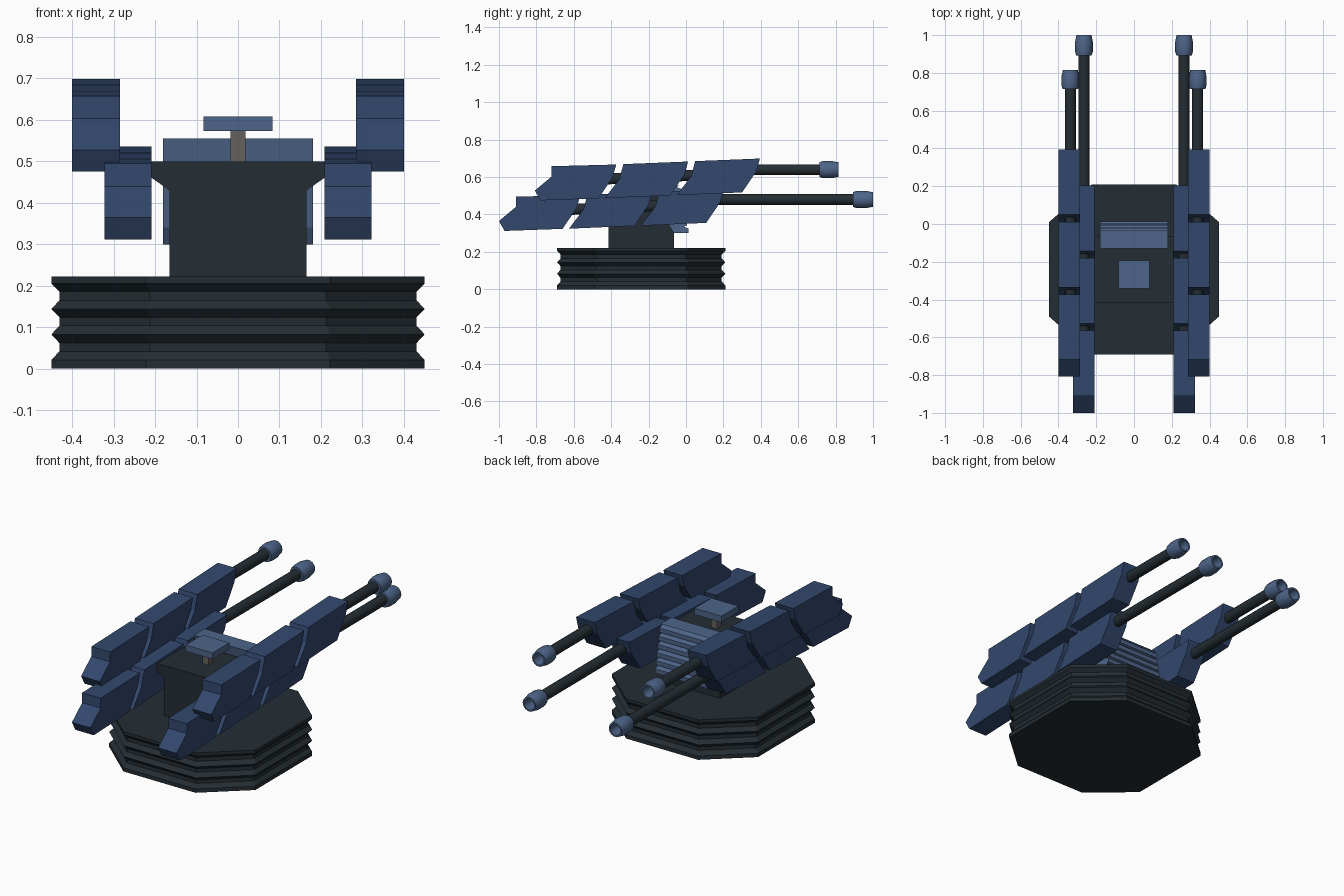
import bpy, bmesh, math

if "Cube" in bpy.data.objects:
    bpy.data.objects.remove(bpy.data.objects["Cube"])


def material(name, rgb):
    m = bpy.data.materials.new(name)
    m.diffuse_color = (*rgb, 1)
    m.use_nodes = True
    m.node_tree.nodes["Principled BSDF"].inputs["Base Color"].default_value = m.diffuse_color
    return m


DARK = material("dark_metal", (0.018, 0.027, 0.034))
NAVY = material("navy_armour", (0.032, 0.065, 0.155))
STEEL = material("steel_blue", (0.075, 0.13, 0.25))
GREY = material("warm_grey", (0.13, 0.12, 0.11))


def loft(name, rings, mat, close=False):
    """Skin equal-sized rings; cap the ends, or join last to first."""
    bm = bmesh.new()
    rows = [[bm.verts.new(p) for p in r] for r in rings]
    pairs = list(zip(rows, rows[1:]))
    if close:
        pairs.append((rows[-1], rows[0]))
    else:
        bm.faces.new(rows[0])
        bm.faces.new(rows[-1])
    n = len(rows[0])
    for a, b in pairs:
        for i in range(n):
            j = (i + 1) % n
            bm.faces.new((a[i], a[j], b[j], b[i]))
    bmesh.ops.recalc_face_normals(bm, faces=bm.faces)
    me = bpy.data.meshes.new(name)
    bm.to_mesh(me)
    bm.free()
    me.materials.append(mat)
    ob = bpy.data.objects.new(name, me)
    bpy.context.collection.objects.link(ob)
    return ob


def side_prism(name, yz, x0, x1, mat):
    return loft(name, [[(x, y, z) for y, z in yz] for x in (x0, x1)], mat)


def box(name, x0, x1, y0, y1, z0, z1, mat):
    return side_prism(name, [(y0, z0), (y1, z0), (y1, z1), (y0, z1)], x0, x1, mat)


def turned(name, x, z, profile, mat, slope=0.0, close=False, sides=14):
    """Turned part along y; profile holds (y, radius) pairs."""
    rings = []
    for y, r in profile:
        rings.append([(x + r * math.cos(math.tau * i / sides), y,
                       z + slope * (y - profile[0][0]) + r * math.sin(math.tau * i / sides))
                      for i in range(sides)])
    ob = loft(name, rings, mat, close)
    bpy.context.view_layer.objects.active = ob
    bpy.ops.object.select_all(action='DESELECT')
    ob.select_set(True)
    bpy.ops.object.shade_smooth_by_angle(angle=math.radians(35))
    return ob


# Ribbed octagonal base
octagon = [(.45, .25), (.222, .45), (-.222, .45), (-.45, .25),
           (-.45, -.25), (-.222, -.45), (.222, -.45), (.45, -.25)]
ribs = [(0, 1), (.021, 1), (.042, .957), (.062, .957), (.083, 1), (.104, .957), (.124, .957),
        (.144, 1), (.165, .957), (.186, .957), (.205, 1), (.222, 1)]
loft("base", [[(x * s, y * s - .24, z) for x, y in octagon] for z, s in ribs], DARK)

# Central body with flared shoulders
body = [(-.165, .22), (.165, .22), (.165, .43), (.208, .46), (.208, .5),
        (-.208, .5), (-.208, .46), (-.165, .43)]
loft("body", [[(x, y, z) for x, z in body] for y in (-.415, -.065)], DARK)

# Louvred grille on the muzzle side
slats = 6
grille = [(-.13, .555), (-.09, .34), (-.065, .30)]
for i in range(slats):
    z = .30 + .255 * i / slats
    y = .014 - .046 * i / slats
    grille += [(y, z), (y, z + .024), (y - .026, z + .034)]
grille.append((-.035, .555))
side_prism("grille", grille, -.181, .181, STEEL)

# Sensor post and plate
box("sensor_post", -.018, .018, -.285, -.245, .49, .575, GREY)
box("sensor_plate", -.083, .083, -.342, -.193, .573, .608, STEEL)

# Armour segment outlines of the upper gun
nose = [(.395, .699), (.376, .63), (.30, .518)]
tail = [(-.05, .503), (.028, .605), (.049, .685)]
rear_tail = [(-.01, .507), (-.04, .56), (.05, .635), (.05, .69)]

# Four guns: dy, dz offset, x range, barrel end, muzzle length
guns = [("upper", 0, 0, .285, .40, .337, .64, .715, .815),
        ("lower", -.192, -.163, .208, .322, .265, .48, .893, 1.0)]
for side, s in (("left", -1), ("right", 1)):
    for tag, dy, dz, x0, x1, bx, bz, m0, m1 in guns:
        name = f"{side}_{tag}"
        for k in range(3):
            oy, oz = dy - .384 * k, dz - .016 * k
            outline = nose + (rear_tail if k == 2 else tail)
            side_prism(f"{name}_armour_{k + 1}", [(y + oy, z + oz) for y, z in outline],
                       s * x0, s * x1, NAVY)
        # inner core seen through the gaps
        turned(f"{name}_core", s * bx, .58 + dz, [(-.66 + dy, .03), (.28 + dy, .03)], DARK, .042)
        turned(f"{name}_barrel", s * bx, bz, [(.2 + dy, .029), (m0 + .03, .029)], DARK)
        turned(f"{name}_muzzle", s * bx, bz,
               [(m0, .022), (m0, .041), (m0 + .02, .047), (m1 - .035, .047), (m1, .040),
                (m1, .031), (m0 + .035, .026)], STEEL, sides=14, close=False)
